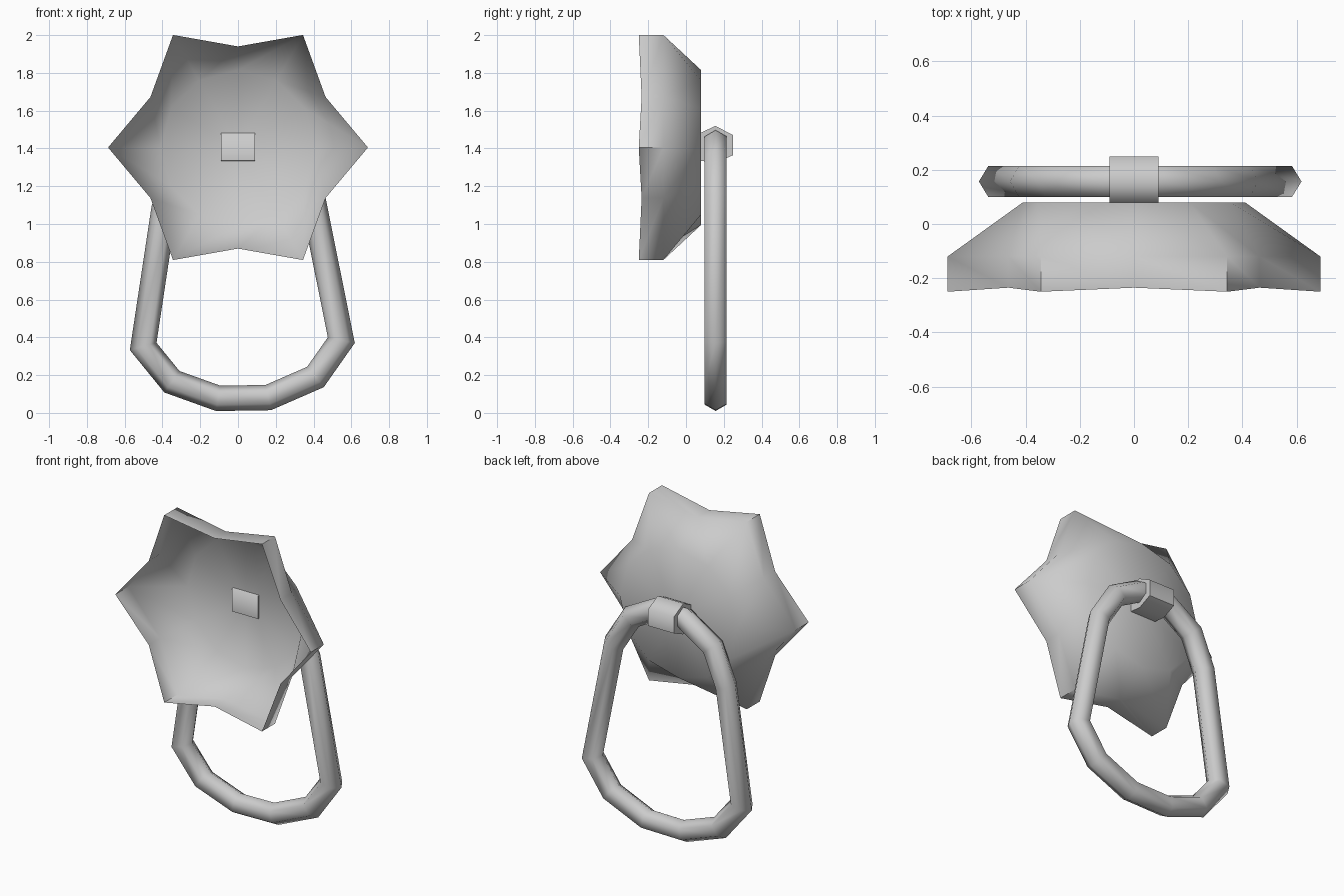
import bpy, bmesh
from math import sin, cos, pi, radians
from mathutils import Vector

if "Cube" in bpy.data.objects:
    bpy.data.objects.remove(bpy.data.objects["Cube"])


def make_object(name, verts, faces, angle):
    bm = bmesh.new()
    vs = [bm.verts.new(v) for v in verts]
    for f in faces:
        bm.faces.new([vs[i] for i in f])
    bmesh.ops.recalc_face_normals(bm, faces=bm.faces[:])
    mesh = bpy.data.meshes.new(name)
    bm.to_mesh(mesh)
    bm.free()
    ob = bpy.data.objects.new(name, mesh)
    bpy.context.collection.objects.link(ob)
    bpy.ops.object.select_all(action='DESELECT')
    ob.select_set(True)
    bpy.context.view_layer.objects.active = ob
    bpy.ops.object.shade_smooth_by_angle(angle=radians(angle))
    return ob


def bridge(rings, n, closed=False):
    """Quads joining successive rings of n vertices."""
    return [(r * n + i, r * n + (i + 1) % n,
             (r + 1) % rings * n + (i + 1) % n, (r + 1) % rings * n + i)
            for r in range(rings if closed else rings - 1) for i in range(n)]


# Star-shaped dish: thin shell, open at the front, flat twelve-sided back
CZ = 1.405
# (tip radius, tip y, valley radius, valley y)
levels = [(0.688, -0.25, 0.535, -0.235),
          (0.688, -0.12, 0.535, -0.12),
          (0.41, 0.08, 0.41, 0.08)]
verts = []
for tip_r, tip_y, val_r, val_y in levels:
    for i in range(12):
        r, y = (val_r, val_y) if i % 2 else (tip_r, tip_y)
        a = i * pi / 6
        verts.append((r * cos(a), y, CZ + r * sin(a)))
verts.append((0, 0.08, CZ))
faces = bridge(3, 12) + [(24 + i, 24 + (i + 1) % 12, 36) for i in range(12)]
make_object("star_plate", verts, faces, 80)

# Pull ring: six-sided tube mitred around a closed path in the xz plane
path = [Vector(p) for p in [
    (-0.105, 0.077), (0.16, 0.081), (0.41, 0.19), (0.547, 0.385),
    (0.395, 1.14), (0.27, 1.34), (0.10, 1.43), (-0.10, 1.43),
    (-0.30, 1.30), (-0.392, 1.08), (-0.502, 0.352), (-0.35, 0.165)]]
verts = []
for k, p in enumerate(path):
    d1 = (p - path[k - 1]).normalized()
    d2 = (path[(k + 1) % len(path)] - p).normalized()
    t = (d1 + d2).normalized()
    mitre = Vector((t.y, -t.x)) / t.dot(d1)
    for i in range(6):
        a = i * pi / 3
        q = p + mitre * 0.067 * cos(a)
        verts.append((q.x, 0.157 + 0.067 * sin(a), q.y))
make_object("pull_ring", verts, bridge(len(path), 6, True), 65)

# Knuckle holding the ring, just showing through the back of the dish
profile = [(0.155, 1.52), (0.25, 1.47), (0.25, 1.365),
           (0.16, 1.325), (0.07, 1.335), (0.07, 1.478)]
verts = [(x, y, z) for x in (-0.091, 0.091) for y, z in profile]
faces = bridge(2, 6) + [tuple(range(6)), tuple(range(6, 12))]
make_object("knuckle", verts, faces, 65)
